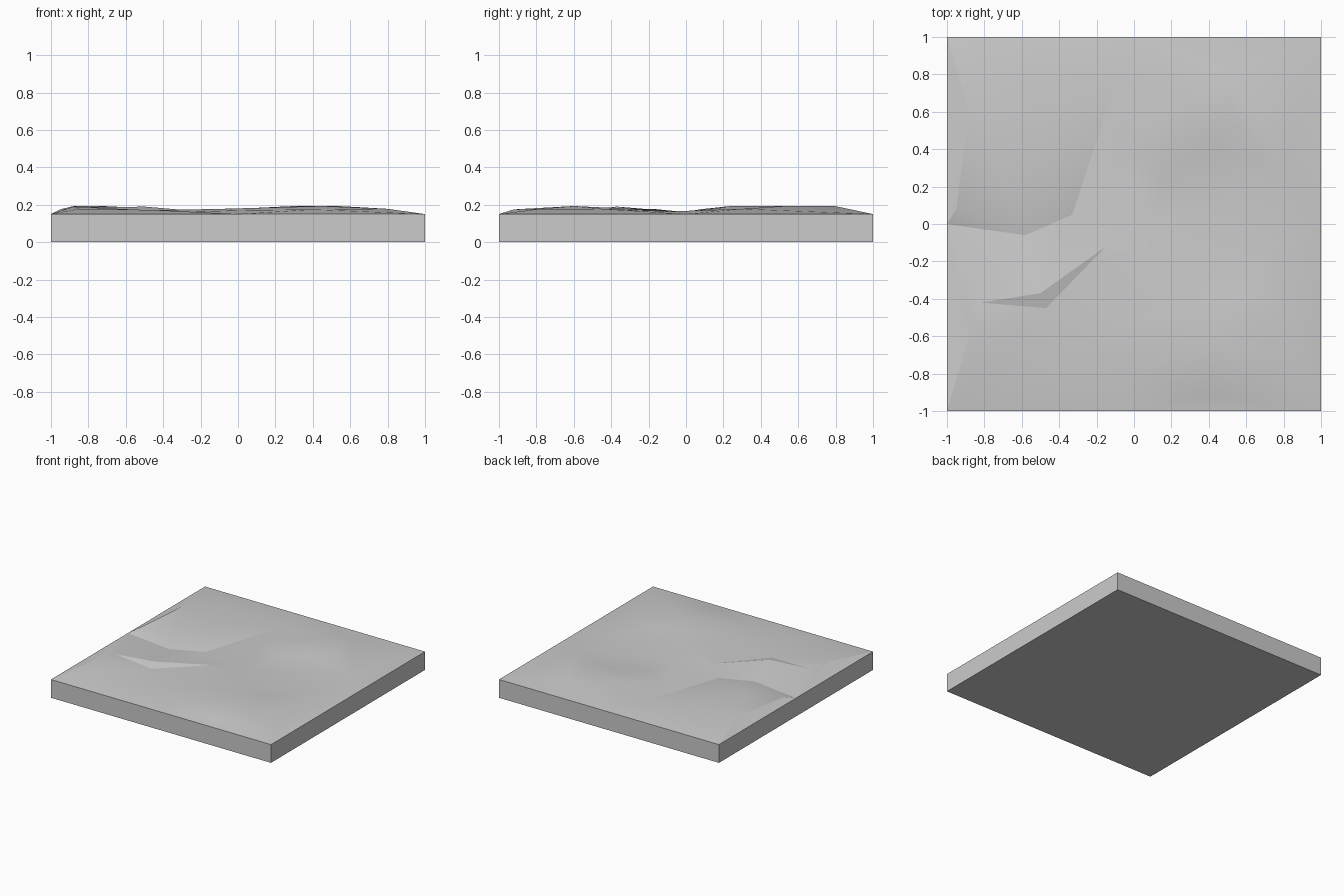
import bpy
import bmesh
import math
from mathutils import Vector
from mathutils.geometry import delaunay_2d_cdt

cube = bpy.data.objects.get("Cube")
if cube:
    bpy.data.objects.remove(cube, do_unlink=True)

SLAB = 0.15  # slab height; relief values are centimetre steps above it

grey = bpy.data.materials.new("stone_grey")
grey.use_nodes = True
colour = (0.6, 0.6, 0.6, 1)
grey.diffuse_color = colour
grey.node_tree.nodes["Principled BSDF"].inputs["Base Color"].default_value = colour


def add_object(name, bm):
    mesh = bpy.data.meshes.new(name)
    bm.to_mesh(mesh)
    bm.free()
    mesh.materials.append(grey)
    obj = bpy.data.objects.new(name, mesh)
    bpy.context.collection.objects.link(obj)
    return obj


# Slab: a box left open under the terrain
bm = bmesh.new()
bmesh.ops.create_cube(bm, size=1)
for v in bm.verts:
    v.co = Vector((v.co.x * 2, v.co.y * 2, (v.co.z + 0.5) * SLAB))
bm.normal_update()
top = [f for f in bm.faces if f.normal.z > 0.9]
bmesh.ops.delete(bm, geom=top, context='FACES_ONLY')
add_object("slab", bm)

# Terrain lines: (x, y, relief); consecutive points form a crease
lines = [
    # northwest crest and the gully beside it
    [(-1, 0, 0), (-.95, .08, 2.6), (-.7, .23, 4.2), (-.4, .15, 2.6),
     (-.33, .05, .5), (-.1, .75, 1)],
    # west bank of the stream
    [(-1, 0, 0), (-.58, -.06, .2), (-.33, .05, .5)],
    # southwest crest and its foot
    [(-.82, -.42, 3.4), (-.5, -.37, 4), (-.15, -.12, 1)],
    [(-.15, -.12, 1), (-.47, -.45, 2), (-.85, -.83, 2.8)],
    # east crest along the stream
    [(-.15, -.12, 1), (.02, -.18, 2.8), (.75, -.09, 1.4)],
    # stream bed
    [(.1, .02, .3), (.35, .05, .5), (.75, -.09, 1.4)],
    # southern ridge
    [(-.3, -.68, 1), (-.09, -.56, 2.8), (.53, -.37, 3.2)],
    # northeast shoulder
    [(0, 1, 0), (.5, .8, 4.2), (.8, .3, 2.8)],
    [(.29, .46, 3.4), (.54, .53, 4.3)],
]
# Loose hilltops and hollows
spots = [(-.88, .6, 4.2), (-.5, .75, 3.6), (-.55, .42, 2.8), (-.05, .4, 2.6),
         (.3, .68, 4.3), (.42, .4, 2.4), (.15, .25, 2.4),
         (.05, -.36, 1.8), (.35, -.3, 1.8), (.45, -.6, 4.3), (.78, -.45, 2.8),
         (.8, -.78, 2.8), (.4, -.92, 2.5), (0, -.8, 2), (-.45, -.82, 2.2),
         (-.88, -.6, 4)]
rim = [(x, y, 0) for x in (-1, 0, 1) for y in (-1, 0, 1) if x or y]

points = list(dict.fromkeys(rim + spots + [p for line in lines for p in line]))
creases = [(points.index(a), points.index(b))
           for line in lines for a, b in zip(line, line[1:])]
flat = [Vector(p[:2]) for p in points]
verts, _, faces, source, _, _ = delaunay_2d_cdt(flat, creases, [], 0, 0.0001)

# Terrain: raise the triangulated points
bm = bmesh.new()
made = []
for co, origin in zip(verts, source):
    relief = points[origin[0]][2] if origin else 2
    made.append(bm.verts.new((co.x, co.y, SLAB + relief * 0.01)))
for face in faces:
    bm.faces.new([made[i] for i in face])
for face in bm.faces:
    face.normal_update()
    if face.normal.z < 0:
        face.normal_flip()
terrain = add_object("terrain", bm)

# Smooth slopes with the steeper creases kept sharp
for obj in bpy.context.selected_objects:
    obj.select_set(False)
terrain.select_set(True)
bpy.context.view_layer.objects.active = terrain
bpy.ops.object.shade_smooth_by_angle(angle=math.radians(12))
